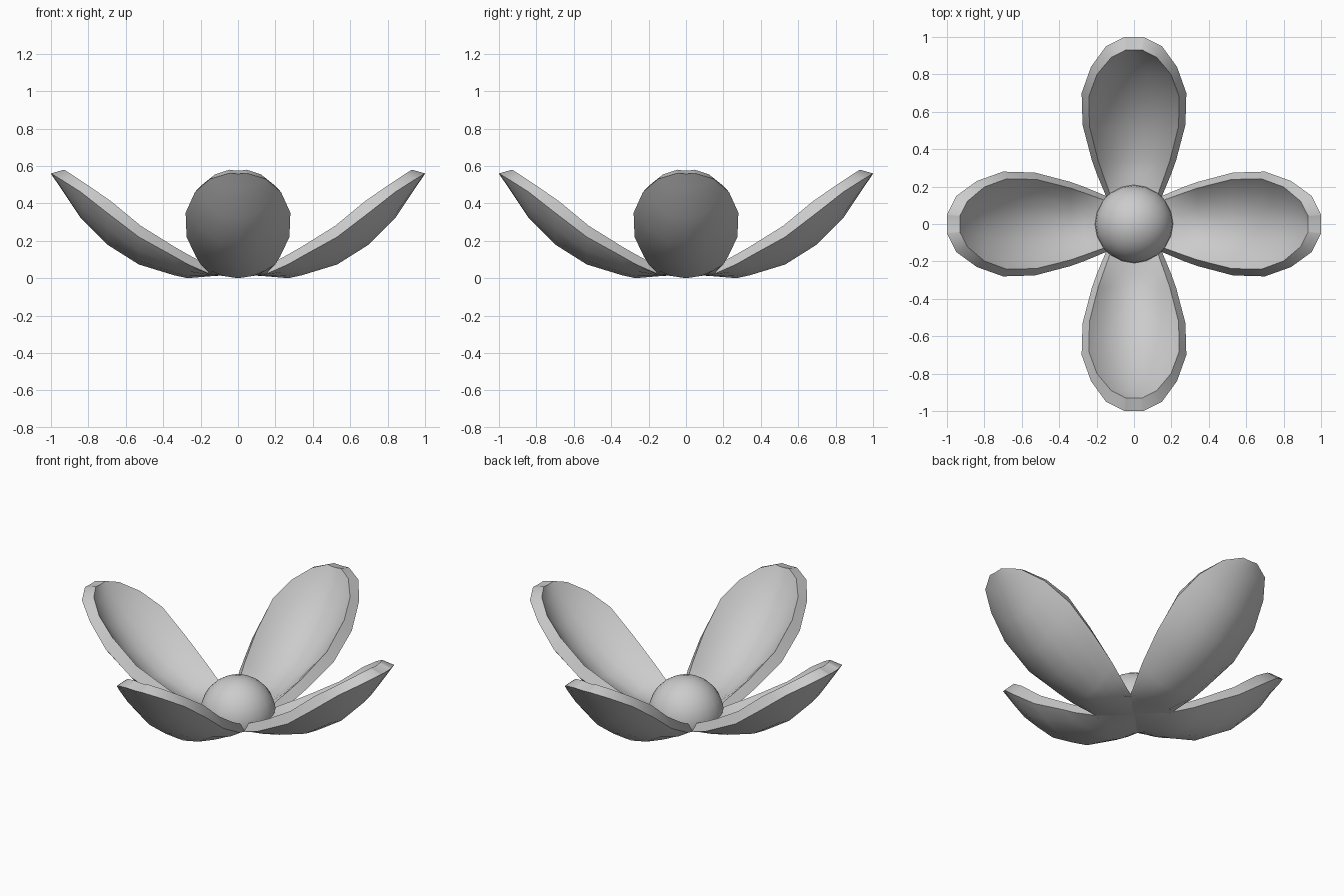
import bpy, bmesh, math

if "Cube" in bpy.data.objects:
    bpy.data.objects.remove(bpy.data.objects["Cube"])

# Petal stations along +X: (reach, half width, spine z, rim z)
OUTER = [(0.00, .045, .020, .020), (0.15, .150, .010, .022), (0.27, .200, .000, .075),
         (0.34, .225, .015, .115), (0.53, .275, .073, .220), (0.70, .280, .180, .350),
         (0.84, .230, .320, .460), (0.95, .150, .485, .530), (1.00, .050, .558, .560)]
INNER = [(0.01, .035, .050, .050), (0.16, .128, .055, .068), (0.27, .168, .056, .128),
         (0.34, .192, .066, .168), (0.52, .238, .130, .280), (0.68, .242, .245, .412),
         (0.80, .198, .365, .495), (0.89, .122, .490, .555), (0.93, .045, .575, .580)]
COLS = 8


def cupped_row(station):
    """Points across one petal surface, curving up from spine to rim."""
    r, w, zs, ze = station
    pts = []
    for i in range(COLS + 1):
        v = math.sin((i / COLS - 0.5) * math.pi)
        pts.append((r, w * v, zs + (ze - zs) * v * v))
    return pts


def finish(bm, name, angle):
    bmesh.ops.recalc_face_normals(bm, faces=bm.faces)
    mesh = bpy.data.meshes.new(name)
    bm.to_mesh(mesh)
    bm.free()
    obj = bpy.data.objects.new(name, mesh)
    bpy.context.collection.objects.link(obj)
    bpy.ops.object.select_all(action='DESELECT')
    obj.select_set(True)
    bpy.context.view_layer.objects.active = obj
    bpy.ops.object.shade_smooth_by_angle(angle=math.radians(angle))
    return obj


def make_petal(name, turn):
    bm = bmesh.new()
    # closed cross-section loops: outer surface, then back along the inner one
    loops = [[bm.verts.new(p) for p in cupped_row(o) + cupped_row(i)[::-1]]
             for o, i in zip(OUTER, INNER)]
    n = len(loops[0])
    for a, b in zip(loops, loops[1:]):
        for k in range(n):
            bm.faces.new((a[k], a[(k + 1) % n], b[(k + 1) % n], b[k]))
    # end caps as quad strips
    for loop in (loops[0], loops[-1]):
        for k in range(COLS):
            bm.faces.new((loop[k], loop[k + 1], loop[n - 2 - k], loop[n - 1 - k]))
    petal = finish(bm, name, 60)
    petal.rotation_euler.z = turn


# Four cupped petals
for k, side in enumerate(("right", "back", "left", "front")):
    make_petal("petal_" + side, k * math.pi / 2)

# Domed flower centre, cut flat underneath
bm = bmesh.new()
bmesh.ops.create_uvsphere(bm, u_segments=20, v_segments=14, radius=0.21)
bmesh.ops.translate(bm, verts=bm.verts, vec=(0, 0, 0.045))
cut = bmesh.ops.bisect_plane(bm, geom=bm.verts[:] + bm.edges[:] + bm.faces[:],
                             plane_co=(0, 0, 0.02), plane_no=(0, 0, -1), clear_outer=True)
bmesh.ops.holes_fill(bm, edges=[e for e in bm.edges if e.is_boundary])
finish(bm, "flower_center", 40)
